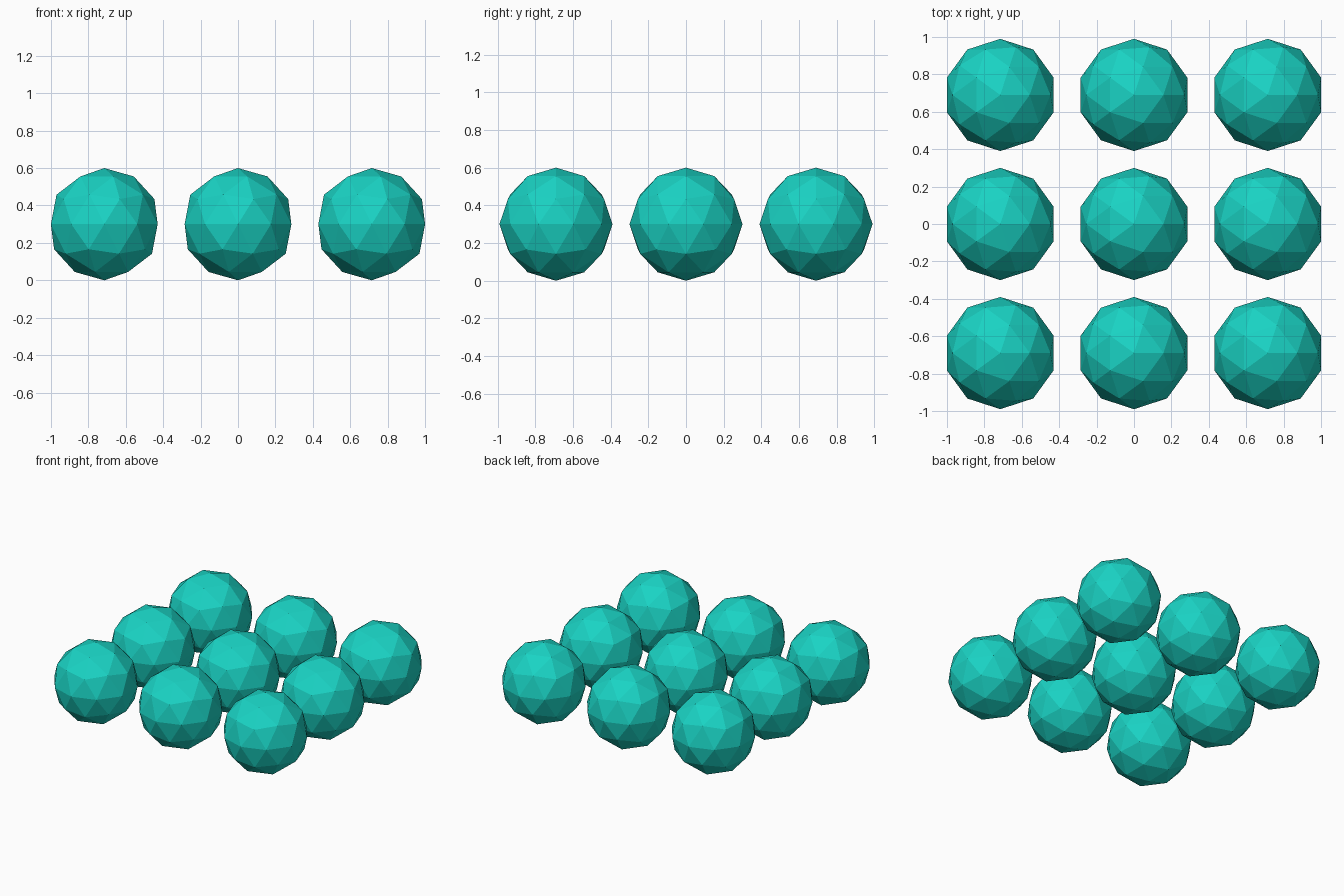
import bpy

if "Cube" in bpy.data.objects:
    bpy.data.objects.remove(bpy.data.objects["Cube"])

R = 0.30              # ball radius
DX, DY = 0.715, 0.69  # grid spacing

teal = bpy.data.materials.new("teal")
teal.diffuse_color = (0.01, 0.65, 0.55, 1)
teal.use_nodes = True
teal.node_tree.nodes["Principled BSDF"].inputs["Base Color"].default_value = teal.diffuse_color

# three by three grid of flat-faced low-poly balls resting on the ground
for row in (-1, 0, 1):
    for col in (-1, 0, 1):
        bpy.ops.mesh.primitive_ico_sphere_add(
            subdivisions=2, radius=R, location=(col * DX, row * DY, R))
        ball = bpy.context.object
        ball.name = f"ball_row{row + 2}_col{col + 2}"
        ball.data.materials.append(teal)
